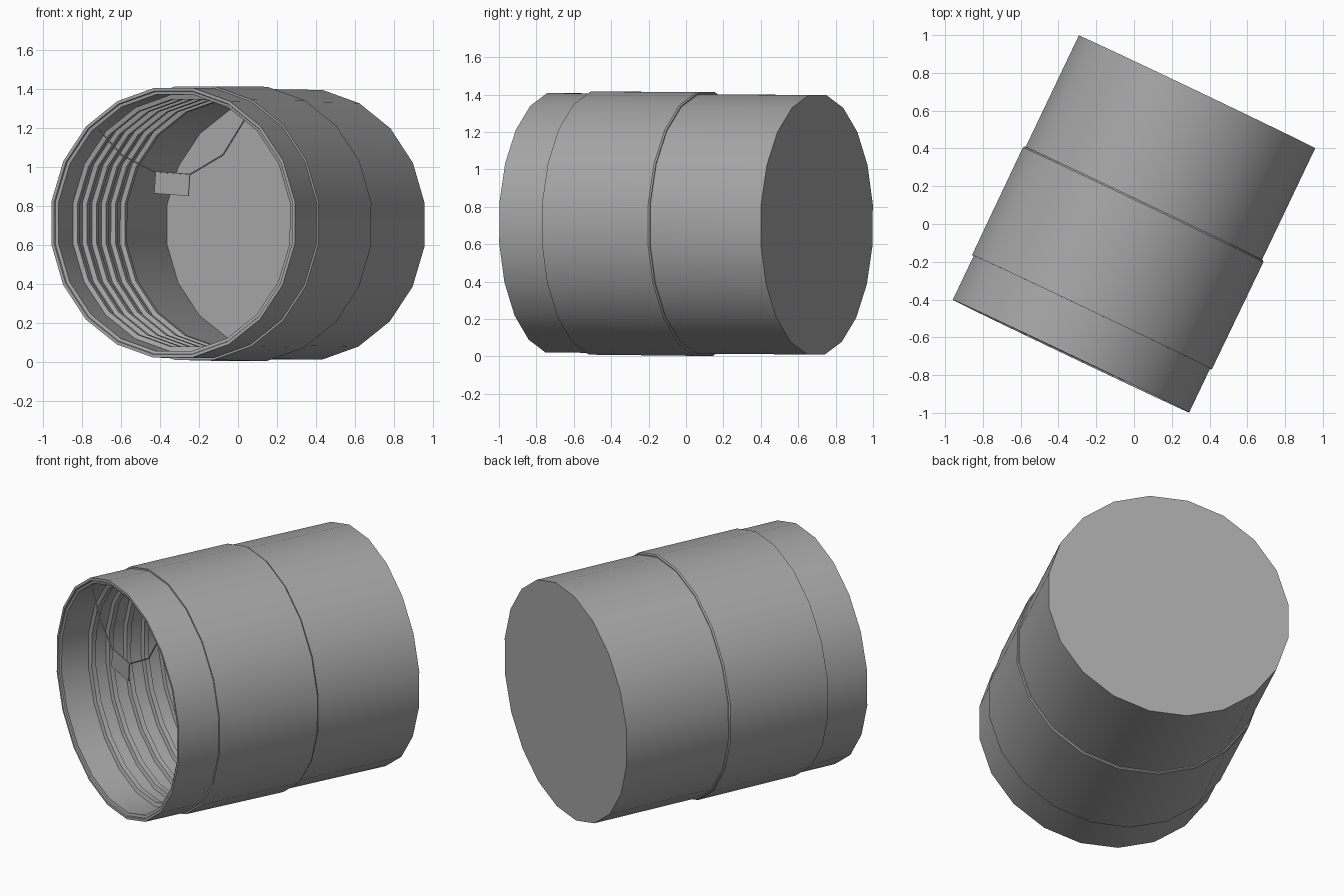
import bpy, bmesh, math
from mathutils import Matrix, Vector

if "Cube" in bpy.data.objects:
    bpy.data.objects.remove(bpy.data.objects["Cube"])

SIDES = 20
FRONT, BACK = -0.775, 0.775

grey = bpy.data.materials.new("plain_grey")
grey.use_nodes = True
colour = (0.38, 0.38, 0.38, 1)
grey.diffuse_color = colour
grey.node_tree.nodes["Principled BSDF"].inputs["Base Color"].default_value = colour


def place(obj):
    """Lay a part along the turned, slightly tipped axis of the drum."""
    obj.data.materials.append(grey)
    obj.rotation_euler = (math.radians(-0.4), 0, math.radians(-25.5))
    obj.location = (0, 0, 0.709)
    bpy.context.scene.collection.objects.link(obj)


def finish(name, bm):
    bmesh.ops.recalc_face_normals(bm, faces=bm.faces[:])
    mesh = bpy.data.meshes.new(name)
    bm.to_mesh(mesh)
    bm.free()
    obj = bpy.data.objects.new(name, mesh)
    place(obj)
    bpy.ops.object.select_all(action="DESELECT")
    obj.select_set(True)
    bpy.context.view_layer.objects.active = obj
    bpy.ops.object.shade_smooth_by_angle(angle=math.radians(25))
    return obj


def lathe(name, profile, capped):
    """Turn (along, radius) points about the y axis; cap both ends or close the loop."""
    bm = bmesh.new()
    angles = [2 * math.pi * (k + 0.5) / SIDES for k in range(SIDES)]
    rings = [[bm.verts.new((r * math.cos(t), y, r * math.sin(t))) for t in angles]
             for y, r in profile]
    pairs = list(zip(rings, rings[1:]))
    if capped:
        bm.faces.new(rings[0])
        bm.faces.new(rings[-1])
    else:
        pairs.append((rings[-1], rings[0]))
    for a, b in pairs:
        for k in range(SIDES):
            n = (k + 1) % SIDES
            bm.faces.new((a[k], a[n], b[n], b[k]))
    return finish(name, bm)


# Drum shell: closed back, bevelled lip, ridged inner wall, inner floor
outside, inside = 0.702, 0.667
profile = [(BACK, outside), (FRONT, outside), (FRONT, 0.686),
           (FRONT + 0.008, 0.683), (FRONT + 0.012, inside)]
for i in range(6):
    y = -0.59 + 0.113 * i
    profile += [(y, inside), (y + 0.008, 0.644), (y + 0.036, 0.644), (y + 0.044, inside)]
profile += [(0.52, 0.66)]
lathe("drum_shell", profile, True)

# Raised sleeve around the outside
lathe("outer_sleeve", [(-0.517, 0.70), (-0.517, 0.712), (0.112, 0.714),
                       (0.12, 0.708), (0.12, 0.70)], False)

# Thin cord sagging across the opening
path = [(-0.48, -0.675, 0.49), (-0.33, -0.705, 0.35), (-0.12, -0.745, 0.262),
        (0.08, -0.745, 0.248), (0.26, -0.725, 0.35), (0.39, -0.715, 0.55)]
bm = bmesh.new()
for start, end in zip(path, path[1:]):
    start, end = Vector(start), Vector(end)
    span = end - start
    turn = span.to_track_quat("Z", "Y").to_matrix().to_4x4()
    bmesh.ops.create_cone(bm, cap_ends=True, segments=6, radius1=0.004, radius2=0.004,
                          depth=span.length,
                          matrix=Matrix.Translation((start + end) / 2) @ turn)
finish("hanging_cord", bm)

# Small tag hanging from the cord
bm = bmesh.new()
bmesh.ops.create_cube(bm, size=1, matrix=Matrix.Translation((-0.02, -0.745, 0.2))
                      @ Matrix.Rotation(math.radians(4), 4, "Y")
                      @ Matrix.Diagonal((0.195, 0.006, 0.112, 1)))
finish("hanging_tag", bm)
